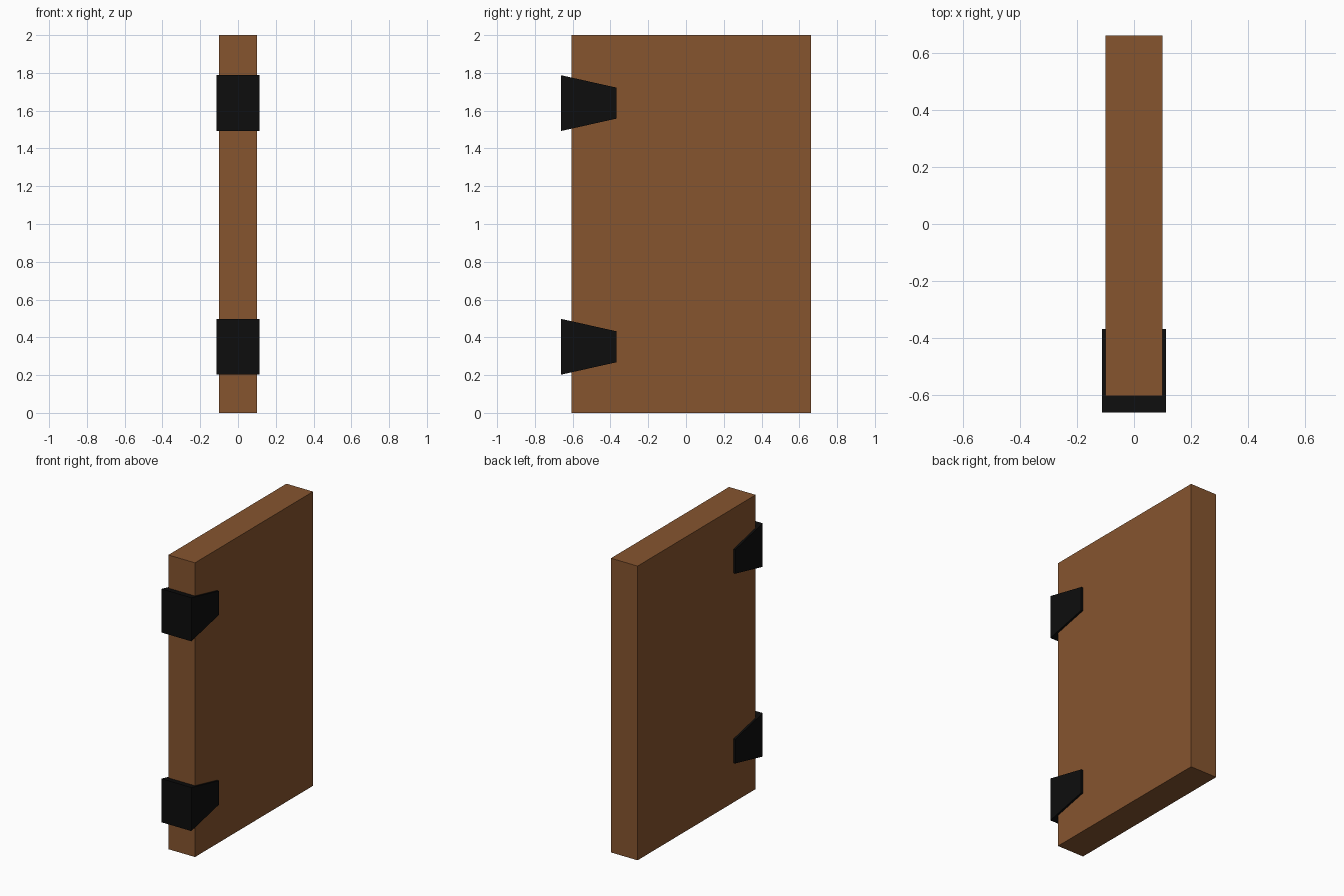
import bpy
import bmesh

if "Cube" in bpy.data.objects:
    bpy.data.objects.remove(bpy.data.objects["Cube"])


def material(name, color):
    mat = bpy.data.materials.new(name)
    mat.diffuse_color = (*color, 1)
    mat.use_nodes = True
    mat.node_tree.nodes["Principled BSDF"].inputs["Base Color"].default_value = mat.diffuse_color
    return mat


def prism(name, profile, half_width, mat):
    """Extrude a (y, z) profile symmetrically along x."""
    bm = bmesh.new()
    face = bm.faces.new([bm.verts.new((-half_width, y, z)) for y, z in profile])
    ext = bmesh.ops.extrude_face_region(bm, geom=[face])
    verts = [v for v in ext["geom"] if isinstance(v, bmesh.types.BMVert)]
    bmesh.ops.translate(bm, verts=verts, vec=(2 * half_width, 0, 0))
    bmesh.ops.recalc_face_normals(bm, faces=bm.faces)
    mesh = bpy.data.meshes.new(name)
    bm.to_mesh(mesh)
    bm.free()
    mesh.materials.append(mat)
    obj = bpy.data.objects.new(name, mesh)
    bpy.context.collection.objects.link(obj)
    return obj


wood = material("wood", (0.24, 0.09, 0.028))
iron = material("iron", (0.004, 0.004, 0.004))

# Wooden door slab
prism("door_panel", [(-0.605, 0), (0.663, 0), (0.663, 2), (-0.605, 2)], 0.1, wood)

# Tapered hinges wrapping the front edge
for name, z in (("lower_hinge", 0.35), ("upper_hinge", 1.64)):
    prism(name, [(-0.663, z - 0.148), (-0.368, z - 0.082),
                 (-0.368, z + 0.082), (-0.663, z + 0.148)], 0.113, iron)
